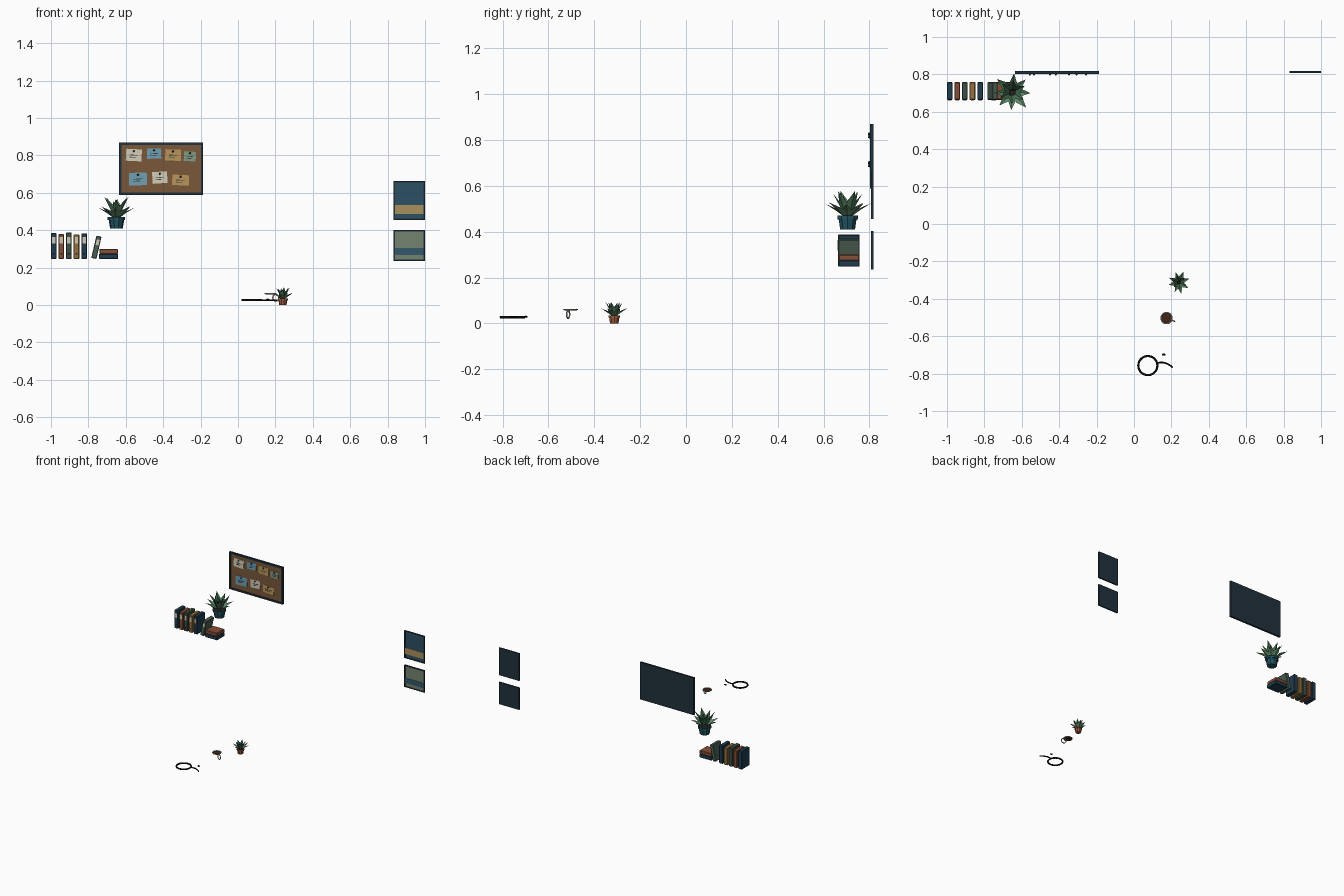
import bpy, bmesh, random
from math import sin, cos, pi, radians
from mathutils import Vector, Matrix

if "Cube" in bpy.data.objects:
    bpy.data.objects.remove(bpy.data.objects["Cube"])

random.seed(4)
mats = {}


def paint(ob, hexcol):
    if hexcol not in mats:
        m = bpy.data.materials.new("colour_" + hexcol)
        lin = [(int(hexcol[i:i + 2], 16) / 255) ** 2.2 for i in (0, 2, 4)]
        m.diffuse_color = (*lin, 1)
        m.use_nodes = True
        m.node_tree.nodes["Principled BSDF"].inputs["Base Color"].default_value = m.diffuse_color
        mats[hexcol] = m
    ob.data.materials.append(mats[hexcol])
    return ob


def from_bm(name, bm, col):
    me = bpy.data.meshes.new(name)
    bm.to_mesh(me)
    bm.free()
    ob = bpy.data.objects.new(name, me)
    bpy.context.collection.objects.link(ob)
    return paint(ob, col)


def box(name, c, s, col, tilt=0, bevel=0):
    bm = bmesh.new()
    bmesh.ops.create_cube(bm, size=1, matrix=Matrix.Diagonal((*s, 1)))
    if bevel:
        bmesh.ops.bevel(bm, geom=bm.edges[:], offset=bevel, segments=1, affect='EDGES')
    bm.transform(Matrix.Translation(c) @ Matrix.Rotation(radians(tilt), 4, 'Y'))
    return from_bm(name, bm, col)


def lathe(name, c, profile, n, col):
    # revolve (radius, z) points about a vertical axis
    bm = bmesh.new()
    rings = [[bm.verts.new((c[0] + r * cos(2 * pi * i / n), c[1] + r * sin(2 * pi * i / n), c[2] + z))
              for i in range(n)] for r, z in profile]
    for a, b in zip(rings, rings[1:]):
        for i in range(n):
            bm.faces.new((a[i], a[(i + 1) % n], b[(i + 1) % n], b[i]))
    bm.faces.new(rings[0][::-1])
    bm.faces.new(rings[-1])
    return from_bm(name, bm, col)


def tube(name, pts, r, col, cyclic=False):
    cu = bpy.data.curves.new(name, 'CURVE')
    cu.dimensions = '3D'
    cu.bevel_depth = r
    cu.bevel_resolution = 1
    cu.use_fill_caps = True
    sp = cu.splines.new('POLY')
    sp.points.add(len(pts) - 1)
    for p, q in zip(sp.points, pts):
        p.co = (*q, 1)
    sp.use_cyclic_u = cyclic
    ob = bpy.data.objects.new(name, cu)
    bpy.context.collection.objects.link(ob)
    return paint(ob, col)


def ball(name, c, s, col):
    bm = bmesh.new()
    bmesh.ops.create_icosphere(bm, subdivisions=1, radius=1,
                               matrix=Matrix.Translation(c) @ Matrix.Diagonal((*s, 1)))
    return from_bm(name, bm, col)


def leaf_ring(name, c, n, start, reach, rise, width, k, col):
    # a ring of folded, pointed leaves
    bm = bmesh.new()
    for i in range(n):
        a = start + 2 * pi * i / n + random.uniform(-.1, .1)
        f = random.uniform(.9, 1.06) * k
        out, side, o = Vector((cos(a), sin(a), 0)), Vector((-sin(a), cos(a), 0)), Vector(c)

        def v(r, w, z):
            return bm.verts.new(o + out * r * f + side * w * f + Vector((0, 0, z * f)))
        b0, b1 = v(.008, -width * .25, -.004), v(.008, width * .25, -.004)
        m0, mc, m1 = (v(reach * .5, -width / 2, rise * .58), v(reach * .54, 0, rise * .45),
                      v(reach * .5, width / 2, rise * .58))
        t, bc = v(reach, 0, rise), v(.012, 0, -.008)
        for face in ((b0, bc, mc, m0), (bc, b1, m1, mc), (m0, mc, t), (mc, m1, t)):
            bm.faces.new(face)
    return from_bm(name, bm, col)


def plant(name, c, k, pot_col, turn):
    prof = [(.034, 0), (.041, .044), (.047, .044), (.047, .06), (.040, .06), (.039, .052)]
    lathe(name + "_pot", c, [(r * k, z * k) for r, z in prof], 10, pot_col)
    lathe(name + "_soil", c, [(.039 * k, .048 * k), (.039 * k, .054 * k)], 10, "3a2c24")
    top = (c[0], c[1], c[2] + .06 * k)
    leaf_ring(name + "_outer_leaves", top, 8, turn, .105, .055, .042, k, "5f8a69")
    leaf_ring(name + "_middle_leaves", top, 6, turn + .4, .07, .105, .04, k, "4b7257")
    leaf_ring(name + "_inner_leaves", top, 4, turn + .8, .025, .085, .026, k, "35543f")


# potted plants
plant("shelf_plant", (-.65, .705, .41), 1.0, "265461", .0)
plant("desk_plant", (.24, -.313, 0), .57, "9a5a3f", .3)

# upright books with spine labels and finger holes
cols = ["243f50", "83503a", "3f5248", "94713f", "243f50"]
hs = [.138, .132, .141, .131, .137]
for i, (col, h) in enumerate(zip(cols, hs)):
    x = -.985 + .0405 * i
    box(f"book_{i}", (x, .711, .247 + h / 2), (.030, .094, h), col, bevel=.003)
    box(f"book_label_{i}", (x, .663, .347), (.018, .003, .034), "cfc8b0")
    ball(f"book_hole_{i}", (x, .664, .275), (.005, .002, .005), "1b252c")

# leaning book
box("leaning_book", (-.757, .711, .309), (.028, .094, .122), "4c5f54", 13, .003)
box("leaning_book_label", (-.750, .663, .335), (.016, .003, .03), "cfc8b0", 13)

# flat book stack
box("stack_lower_book", (-.692, .711, .2605), (.103, .094, .027), "243f50", bevel=.003)
box("stack_upper_book", (-.692, .711, .287), (.099, .09, .026), "83503a", bevel=.003)


def frame(name, x0, x1, z0, z1, y0, y1, t, col):
    xc, zc, yc, d = (x0 + x1) / 2, (z0 + z1) / 2, (y0 + y1) / 2, y1 - y0
    for s, z in (("bottom", z0 + t / 2), ("top", z1 - t / 2)):
        box(f"{name}_frame_{s}", (xc, yc, z), (x1 - x0, d, t), col)
    for s, x in (("left", x0 + t / 2), ("right", x1 - t / 2)):
        box(f"{name}_frame_{s}", (x, yc, zc), (t, d, z1 - z0 - 2 * t), col)
    box(f"{name}_back", (xc, y1 - .002, zc), (x1 - x0 - t, .004, z1 - z0 - t), col)


# pin board
frame("board", -.636, -.186, .588, .870, .802, .817, .013, "25343e")
box("board_cork", (-.411, .811, .729), (.428, .008, .26), "79593c")

# pinned notes: x, z, width, height, tilt, colour
notes = [(-.557, .802, .084, .064, 3, "d3cbb6"), (-.449, .810, .076, .054, -2, "6f9fb0"),
         (-.347, .802, .084, .060, 2, "b8945a"), (-.257, .795, .064, .052, 4, "7f9a80"),
         (-.535, .674, .096, .068, -2, "6f9fb0"), (-.418, .682, .080, .062, -4, "d3cbb6"),
         (-.307, .668, .090, .056, 3, "b8945a")]
for i, (x, z, w, h, t, col) in enumerate(notes):
    box(f"note_{i}", (x, .805, z), (w, .003, h), col, t)
    ball(f"note_pin_{i}", (x, .800, z + h * .33), (.006, .007, .006), "33302e")
    for j, (dz, f) in enumerate(((.0, .55), (-.011, .4))):
        box(f"note_line_{i}_{j}", (x - w * (.55 - f) / 2, .803, z + dz), (w * f, .002, .0035), "3c4348", t)

# framed pictures
DARK = "25343e"
frame("upper_picture", .831, 1, .455, .663, .807, .817, .008, DARK)
box("upper_picture_field", (.9155, .812, .559), (.155, .005, .194), "2f5163")
box("upper_picture_band", (.9155, .809, .511), (.155, .003, .048), "a98f5f")
frame("lower_picture", .831, 1, .235, .402, .807, .817, .008, DARK)
box("lower_picture_field", (.9155, .812, .3185), (.155, .005, .153), "73836f")
box("lower_picture_band", (.9155, .809, .286), (.155, .003, .038), "35586a")

# mug: rim, drink surface and handle
mx, my = .174, -.503
tube("mug_rim", [(mx + .030 * cos(a * pi / 12), my + .030 * sin(a * pi / 12), .061) for a in range(24)],
     .003, "bdb5a5", True)
lathe("mug_drink", (mx, my, .056), [(.028, 0), (.028, .003)], 24, "45291d")
ha = radians(-22)
loop = []
for i in range(17):
    a = i * 2 * pi / 16
    r = .030 + .017 * cos(a)
    loop.append((mx + r * cos(ha), my + r * sin(ha), .039 + .018 * sin(a)))
tube("mug_handle", loop[:-1], .0035, "bdb5a5", True)

# headset: band ring, boom and microphone tip
hx, hy, hz = .074, -.757, .027
tube("headset_ring", [(hx + .051 * cos(a * pi / 18), hy + .051 * sin(a * pi / 18), hz) for a in range(36)],
     .0058, "14171a", True)
tube("headset_cable", [(.122, -.745, hz), (.14, -.740, hz), (.16, -.741, hz), (.18, -.748, hz),
                       (.196, -.758, hz), (.207, -.768, hz)], .0045, "14171a")
ball("headset_tip", (.159, -.698, .029), (.012, .007, .006), "14171a")
